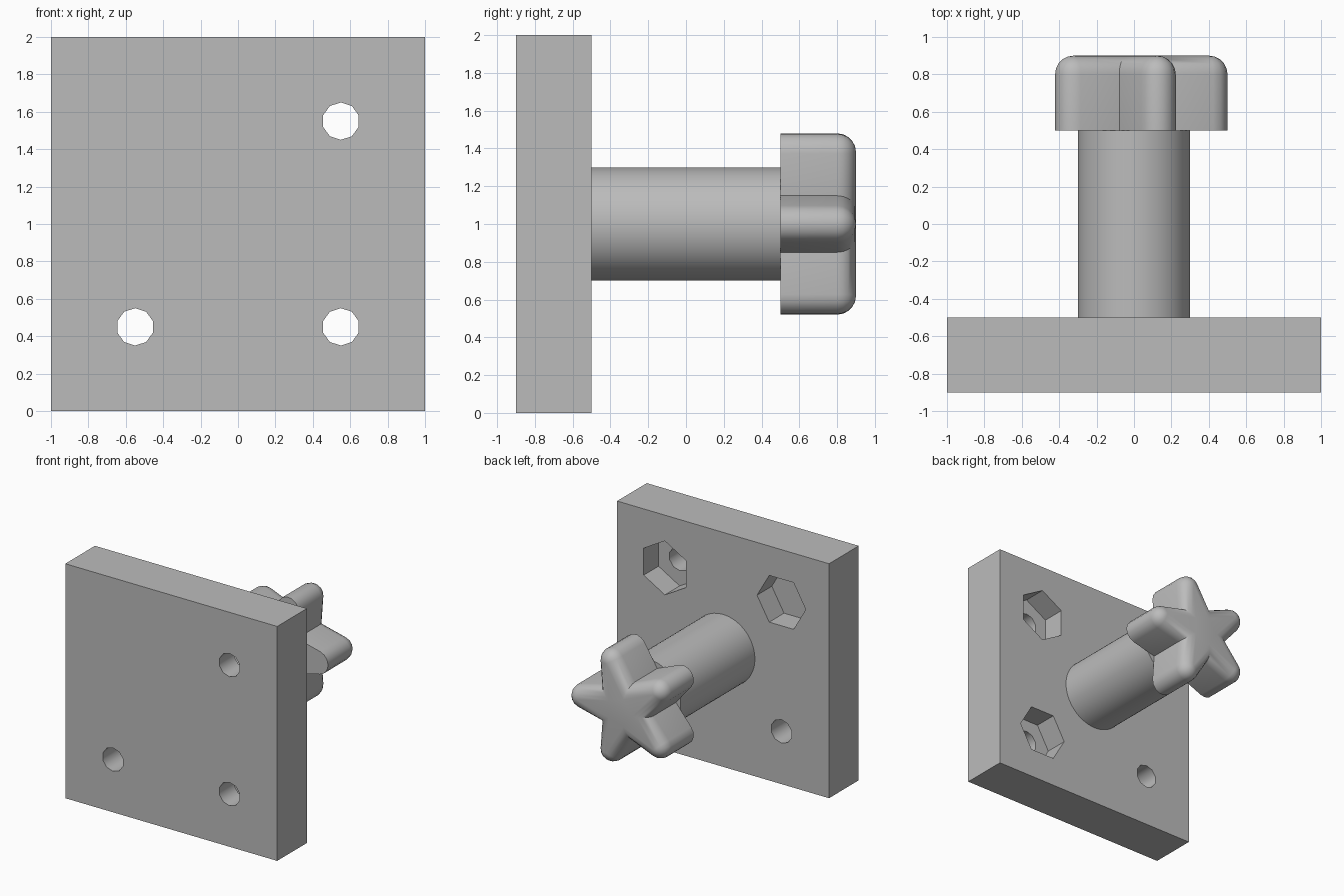
import bpy
import bmesh
from math import sin, cos, pi, radians
from mathutils import Matrix, Vector

if "Cube" in bpy.data.objects:
    bpy.data.objects.remove(bpy.data.objects["Cube"], do_unlink=True)

grey = bpy.data.materials.new("plain grey")
grey.use_nodes = True
colour = (0.5, 0.5, 0.5, 1)
grey.diffuse_color = colour
grey.node_tree.nodes["Principled BSDF"].inputs["Base Color"].default_value = colour


def make_object(name, bm):
    bmesh.ops.recalc_face_normals(bm, faces=bm.faces)
    mesh = bpy.data.meshes.new(name)
    bm.to_mesh(mesh)
    bm.free()
    mesh.materials.append(grey)
    obj = bpy.data.objects.new(name, mesh)
    bpy.context.collection.objects.link(obj)
    return obj


def prism(name, sides, radius, x, z, y0, y1, turn=0):
    """Regular prism along y; turn 0 puts a corner at +x."""
    bm = bmesh.new()
    bmesh.ops.create_cone(bm, cap_ends=True, segments=sides, radius1=radius,
                          radius2=radius, depth=y1 - y0)
    first = max(bm.verts, key=lambda v: v.co.z * 10 + v.co.x)
    spin = Matrix.Rotation(turn - first.co.to_2d().angle_signed(Vector((1, 0))), 4, 'Z')
    place = Matrix.Translation((x, (y0 + y1) / 2, z)) @ Matrix.Rotation(pi / 2, 4, 'X')
    bm.transform(place @ spin)
    return make_object(name, bm)


def smooth(obj, angle=40):
    bpy.ops.object.select_all(action='DESELECT')
    obj.select_set(True)
    bpy.context.view_layer.objects.active = obj
    bpy.ops.object.shade_smooth_by_angle(angle=radians(angle))


# Square mounting plate
bm = bmesh.new()
bmesh.ops.create_cube(bm, size=1)
bm.transform(Matrix.Translation((0, -0.7, 1)) @ Matrix.Diagonal((2, 0.4, 2, 1)))
plate = make_object("mounting_plate", bm)


def cut(cutter):
    mod = plate.modifiers.new("cut", 'BOOLEAN')
    mod.operation = 'DIFFERENCE'
    mod.solver = 'EXACT'
    mod.object = cutter
    bpy.context.view_layer.objects.active = plate
    bpy.ops.object.modifier_apply(modifier=mod.name)
    bpy.data.objects.remove(cutter, do_unlink=True)


# Bolt holes with hexagonal nut pockets at the back, turned a quarter each corner
for sx in (-1, 1):
    for sz in (-1, 1):
        x, z = 0.55 * sx, 1 + 0.55 * sz
        cut(prism("bolt_hole", 10, 0.1, x, z, -1, -0.4, pi / 2))
        cut(prism("nut_pocket", 6, 0.23, x, z, -0.7, -0.4, pi / 2 if sx == sz else 0))
smooth(plate, 40)

# Round post
smooth(prism("post", 64, 0.3, 0, 1, -0.5, 0.5))

# Five-armed knob: a star outline grown outwards by a rounded margin
TIP, VALLEY, MARGIN, ARC = 0.4, 0.1236, 0.1, 6
NORMAL = radians(76.4)      # direction of an arm's side, measured from its axis


def star_outline(grow):
    points = []
    for arm in range(5):
        axis = arm * 2 * pi / 5
        for i in range(ARC + 1):
            a = axis - NORMAL + 2 * NORMAL * i / ARC
            points.append((TIP * cos(axis) + grow * cos(a), TIP * sin(axis) + grow * sin(a)))
        r = VALLEY + grow / cos(NORMAL - pi / 5)
        points.append((r * cos(axis + pi / 5), r * sin(axis + pi / 5)))
    return points


layers = [(0.5, MARGIN)]
for step in range(6):
    t = step * pi / 10
    layers.append((0.8 + MARGIN * sin(t), MARGIN * cos(t)))

bm = bmesh.new()
rings = [[bm.verts.new((x, y, 1 + z)) for x, z in star_outline(grow)] for y, grow in layers]
for low, high in zip(rings, rings[1:]):
    for i in range(len(low)):
        j = (i + 1) % len(low)
        bm.faces.new((low[i], low[j], high[j], high[i]))
bm.faces.new(rings[0])
bm.faces.new(rings[-1])
bmesh.ops.remove_doubles(bm, verts=bm.verts, dist=0.0005)
smooth(make_object("star_knob", bm))
